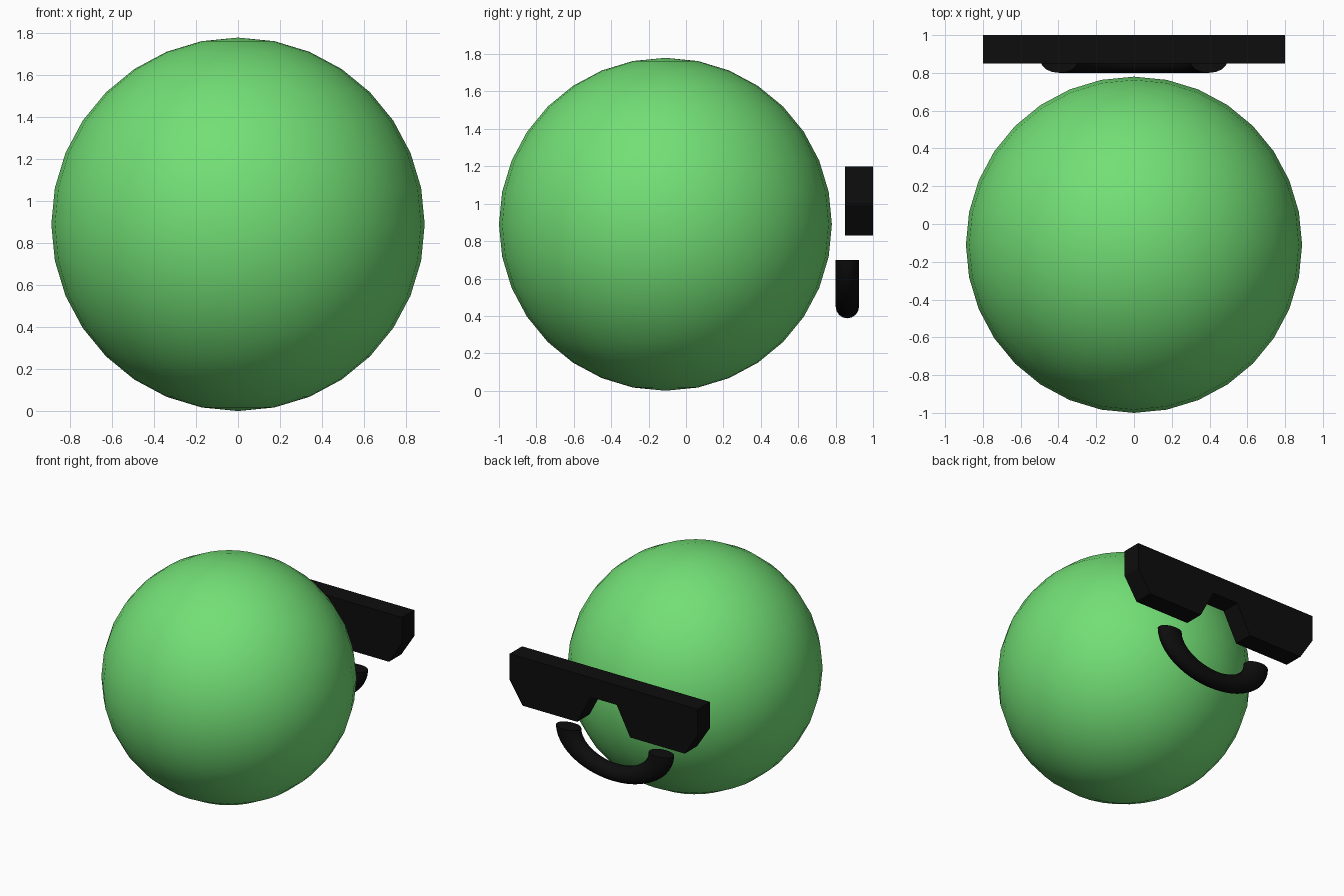
import bpy, bmesh
from math import pi, radians
from mathutils import Matrix

if "Cube" in bpy.data.objects:
    bpy.data.objects.remove(bpy.data.objects["Cube"])


def material(name, color):
    m = bpy.data.materials.new(name)
    m.diffuse_color = (*color, 1)
    m.use_nodes = True
    m.node_tree.nodes["Principled BSDF"].inputs["Base Color"].default_value = m.diffuse_color
    return m


def add_object(name, bm, mat, smooth=False):
    bmesh.ops.recalc_face_normals(bm, faces=bm.faces)
    mesh = bpy.data.meshes.new(name)
    bm.to_mesh(mesh)
    bm.free()
    mesh.materials.append(mat)
    ob = bpy.data.objects.new(name, mesh)
    bpy.context.collection.objects.link(ob)
    if smooth:
        bpy.ops.object.select_all(action='DESELECT')
        ob.select_set(True)
        bpy.context.view_layer.objects.active = ob
        bpy.ops.object.shade_smooth_by_angle(angle=radians(40))
    return ob


green = material("green", (0.17, 0.74, 0.18))
black = material("black", (0.004, 0.004, 0.004))

# Ball-shaped head
bm = bmesh.new()
bmesh.ops.create_uvsphere(bm, u_segments=32, v_segments=16, radius=0.89)
bmesh.ops.translate(bm, vec=(0, -0.11, 0.89), verts=bm.verts)
add_object("head", bm, green, smooth=True)

# Sunglasses: mirrored half outline, extruded in depth
half = [(0.11, 1.05), (0.225, 0.83), (0.69, 0.83), (0.80, 1.0), (0.80, 1.2)]
outline = half + [(-x, z) for x, z in reversed(half)]
bm = bmesh.new()
face = bm.faces.new([bm.verts.new((x, 0.85, z)) for x, z in outline])
ext = bmesh.ops.extrude_face_region(bm, geom=[face], use_keep_orig=True)
bmesh.ops.translate(bm, vec=(0, 0.15, 0),
                    verts=[g for g in ext["geom"] if isinstance(g, bmesh.types.BMVert)])
add_object("sunglasses", bm, black)

# Smile: lower half of a torus, stretched sideways, with capped ends
bm = bmesh.new()
bmesh.ops.create_circle(bm, segments=16, radius=0.0625,
                        matrix=Matrix.Translation((0.25, 0, 0)))
bmesh.ops.spin(bm, geom=bm.verts[:] + bm.edges[:], cent=(0, 0, 0), axis=(0, 1, 0),
               angle=pi, steps=24)
bmesh.ops.holes_fill(bm, edges=[e for e in bm.edges if e.is_boundary], sides=0)
bmesh.ops.scale(bm, vec=(1.58, 1, 1), verts=bm.verts)
bmesh.ops.translate(bm, vec=(0, 0.8625, 0.70), verts=bm.verts)
add_object("smile", bm, black, smooth=True)
